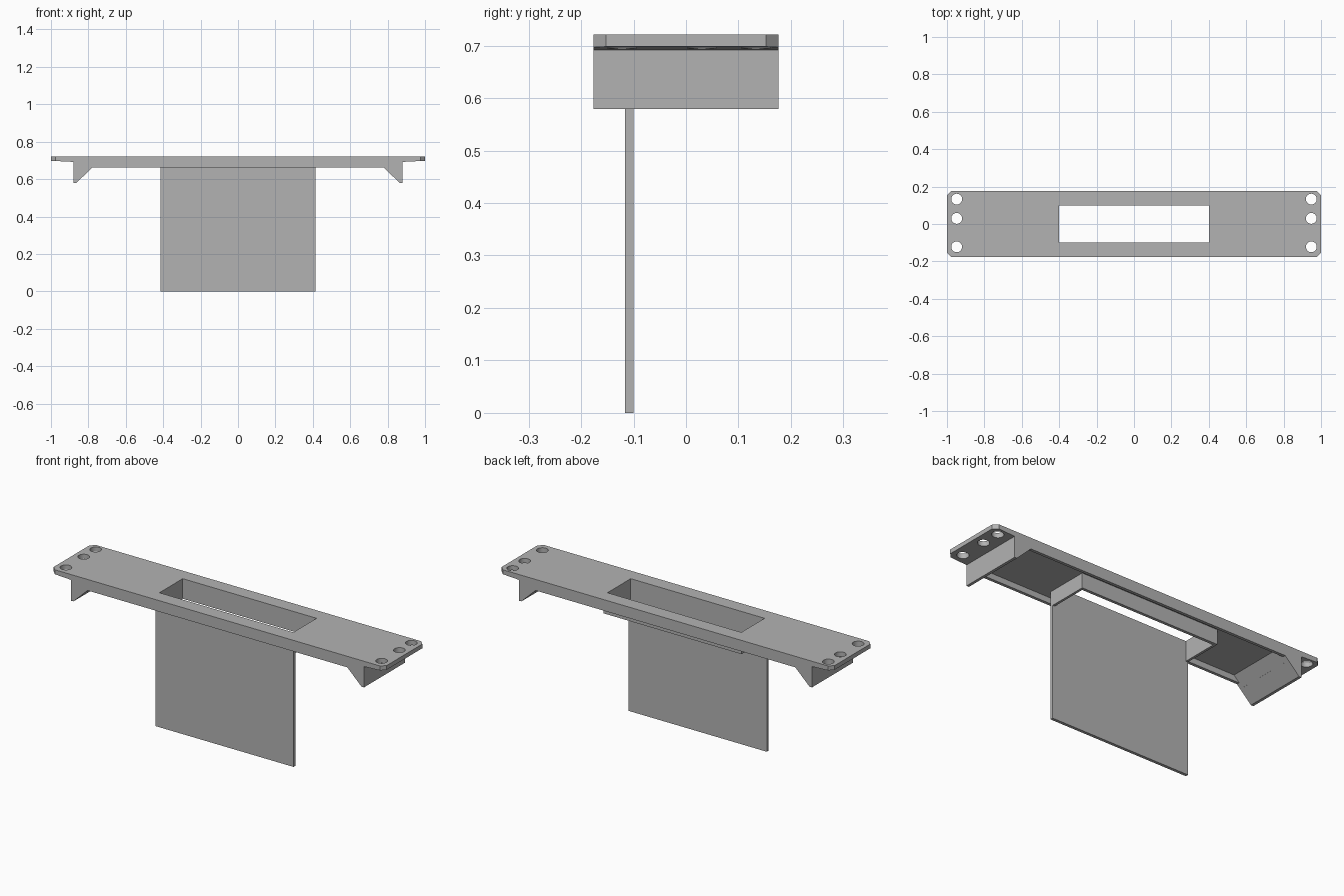
import bpy, bmesh, math

cube = bpy.data.objects.get("Cube")
if cube:
    bpy.data.objects.remove(cube, do_unlink=True)

# Main dimensions
TOP, UNDER = 0.721, 0.692        # plate top and underside
HALF_W = 0.176                   # half depth in y
WALL = 0.016                     # thickness of sheet parts
SLOT_X, SLOT_Y = 0.402, 0.10     # half size of the slot
COLLAR_Z = 0.612                 # bottom of the slot collar

grey = bpy.data.materials.new("plain grey")
grey.use_nodes = True
colour = (0.45, 0.45, 0.45, 1)
grey.diffuse_color = colour
grey.node_tree.nodes["Principled BSDF"].inputs["Base Color"].default_value = colour


def add_object(name, bm):
    bmesh.ops.recalc_face_normals(bm, faces=bm.faces)
    mesh = bpy.data.meshes.new(name)
    bm.to_mesh(mesh)
    bm.free()
    mesh.materials.append(grey)
    obj = bpy.data.objects.new(name, mesh)
    bpy.context.collection.objects.link(obj)
    return obj


def box(name, x0, x1, y0, y1, z0, z1):
    bm = bmesh.new()
    bmesh.ops.create_cube(bm, size=1)
    for v in bm.verts:
        v.co = (x1 if v.co.x > 0 else x0, y1 if v.co.y > 0 else y0, z1 if v.co.z > 0 else z0)
    return add_object(name, bm)


def extruded(name, half_profile, half_y, chamfer=0):
    """Mirror a half profile in x and extrude it along y."""
    points = half_profile + [(-x, z) for x, z in reversed(half_profile)]
    bm = bmesh.new()
    face = bm.faces.new([bm.verts.new((x, -half_y, z)) for x, z in points])
    new = bmesh.ops.extrude_face_region(bm, geom=[face])["geom"]
    bmesh.ops.translate(bm, vec=(0, 2 * half_y, 0),
                        verts=[g for g in new if isinstance(g, bmesh.types.BMVert)])
    if chamfer:
        ends = [e for e in bm.edges if all(abs(v.co.x) > 0.99 for v in e.verts)
                and abs(e.verts[0].co.z - e.verts[1].co.z) > 0.01]
        bmesh.ops.bevel(bm, geom=ends, offset=chamfer, segments=1, affect='EDGES')
    return add_object(name, bm)


def cut(target, cutter):
    mod = target.modifiers.new("cut", 'BOOLEAN')
    mod.operation, mod.solver, mod.object = 'DIFFERENCE', 'EXACT', cutter
    cutter.hide_render = True
    graph = bpy.context.evaluated_depsgraph_get()
    mesh = bpy.data.meshes.new_from_object(target.evaluated_get(graph))
    target.modifiers.clear()
    target.data = mesh
    bpy.data.objects.remove(cutter, do_unlink=True)


# Cover plate with side skirts and wedge-shaped end hooks
cover = extruded("cover_plate", [(1, TOP), (1, 0.698), (0.88, UNDER), (0.88, 0.579),
                                 (0.865, 0.579), (0.78, 0.661)], HALF_W, chamfer=0.0235)

# Hollow underside between the skirts
cut(cover, extruded("hollow", [(0.748, UNDER), (0.80, 0.642), (0.80, 0.5)], HALF_W - WALL))

# Slot through the plate
cut(cover, box("slot", -SLOT_X, SLOT_X, -SLOT_Y, SLOT_Y, 0.5, 0.9))

# Three screw holes at each end
for side in (-1, 1):
    for y in (-0.122, 0.03, 0.133):
        bm = bmesh.new()
        bmesh.ops.create_cone(bm, cap_ends=True, segments=32, radius1=0.029, radius2=0.029, depth=0.2)
        bmesh.ops.translate(bm, vec=(side * 0.948, y, TOP), verts=bm.verts)
        cut(cover, add_object("hole", bm))

# Collar around the slot
outer_x, outer_y = SLOT_X + WALL - 0.003, SLOT_Y + WALL
box("collar_back", -outer_x, outer_x, SLOT_Y, outer_y, COLLAR_Z, UNDER)
box("collar_left", SLOT_X, outer_x, -SLOT_Y, SLOT_Y, COLLAR_Z, UNDER)
box("collar_right", -outer_x, -SLOT_X, -SLOT_Y, SLOT_Y, COLLAR_Z, UNDER)

# Front wall of the collar continues down as the hanging panel
box("hanging_panel", -outer_x, outer_x, -outer_y, -SLOT_Y, 0, UNDER)

# Smooth hole walls, sharp everywhere else
bpy.ops.object.select_all(action='DESELECT')
cover.select_set(True)
bpy.context.view_layer.objects.active = cover
bpy.ops.object.shade_smooth_by_angle(angle=math.radians(20))
